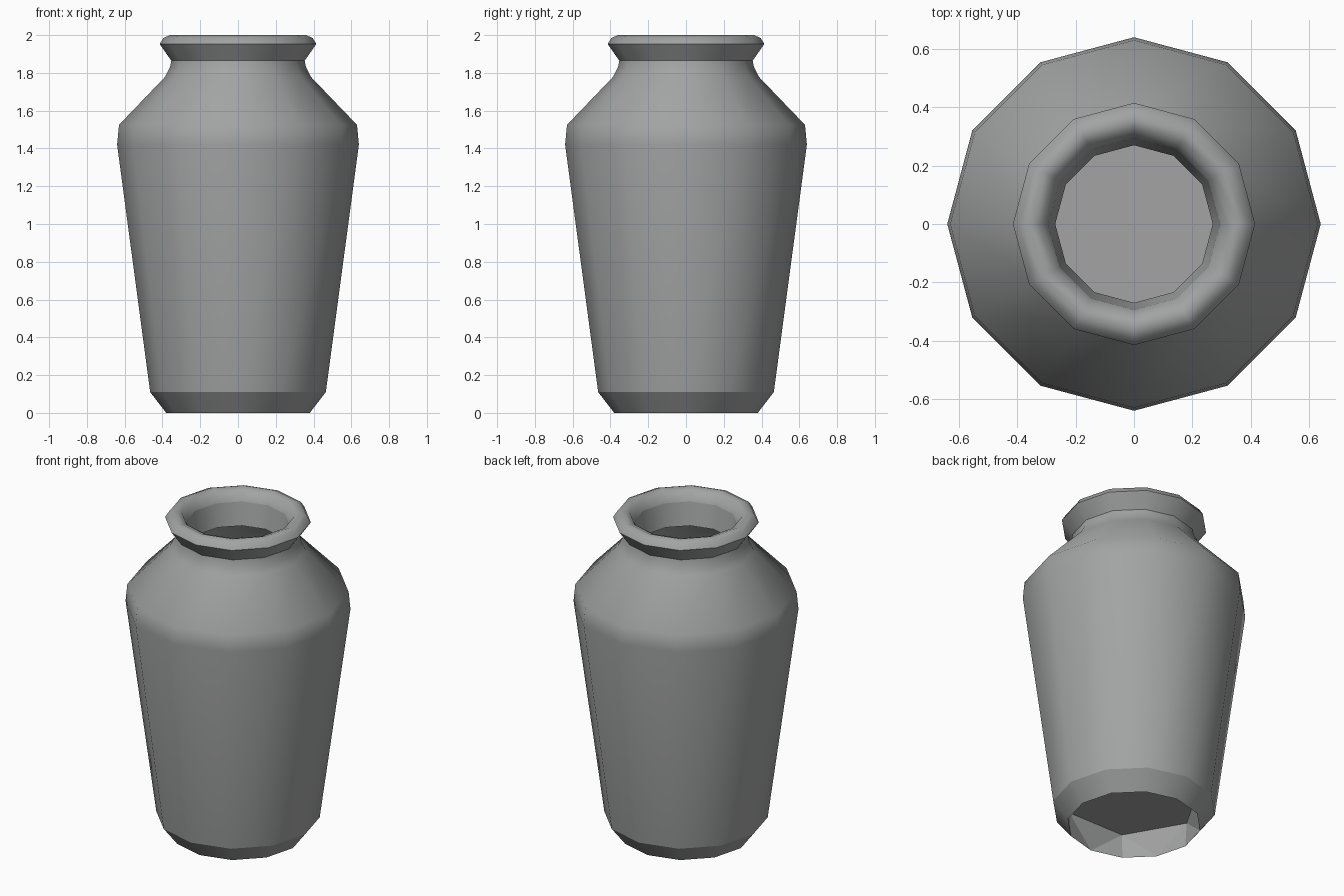
import bpy
import bmesh
from math import cos, sin, pi

SIDES = 12

cube = bpy.data.objects.get("Cube")
if cube:
    bpy.data.objects.remove(cube, do_unlink=True)

# One plain grey for the whole jar
grey = bpy.data.materials.new("stone grey")
grey.use_nodes = True
colour = (0.36, 0.37, 0.365, 1)
grey.diffuse_color = colour
grey.node_tree.nodes["Principled BSDF"].inputs["Base Color"].default_value = colour


def ring(bm, radius, z, sides=SIDES):
    return [bm.verts.new((radius * cos(2 * pi * i / sides),
                          radius * sin(2 * pi * i / sides), z))
            for i in range(sides)]


def finish(bm, name):
    mesh = bpy.data.meshes.new(name)
    bm.to_mesh(mesh)
    bm.free()
    mesh.materials.append(grey)
    obj = bpy.data.objects.new(name, mesh)
    bpy.context.collection.objects.link(obj)
    return obj


def lathe(name, profile):
    """Revolve (radius, z, sharp) points, smooth except at sharp rings."""
    bm = bmesh.new()
    rings = [ring(bm, r, z) for r, z, _ in profile]
    for low, high in zip(rings, rings[1:]):
        for i in range(SIDES):
            j = (i + 1) % SIDES
            bm.faces.new((low[i], low[j], high[j], high[i])).smooth = True
    for loop, (_, _, sharp) in zip(rings, profile):
        for i in range(SIDES):
            edge = bm.edges.get((loop[i], loop[(i + 1) % SIDES]))
            edge.smooth = not sharp
    return finish(bm, name)


# Outer wall, shoulder, rolled lip and the inside of the neck
lathe("jar_body", [
    (0.38, 0, True),
    (0.465, 0.11, True),
    (0.64, 1.42, False),
    (0.63, 1.525, False),
    (0.385, 1.78, False),
    (0.36, 1.83, False),
    (0.353, 1.865, True),
    (0.415, 1.953, True),
    (0.395, 1.985, False),
    (0.36, 2, False),
    (0.32, 1.985, False),
    (0.295, 1.93, True),
    (0.27, 1.79, True),
])

# Recessed six-sided floor, joined to the foot by a low inner wall
bm = bmesh.new()
foot = ring(bm, 0.38, 0)
floor = ring(bm, 0.39, 0.155, SIDES // 2)
bm.faces.new(floor[::-1])
for i in range(SIDES // 2):
    a, b, c = (foot[(2 * i + k) % SIDES] for k in range(3))
    p, q = floor[i], floor[(i + 1) % len(floor)]
    for corners in ((a, p, b), (b, p, q), (b, q, c)):
        bm.faces.new(corners)
finish(bm, "jar_floor")
